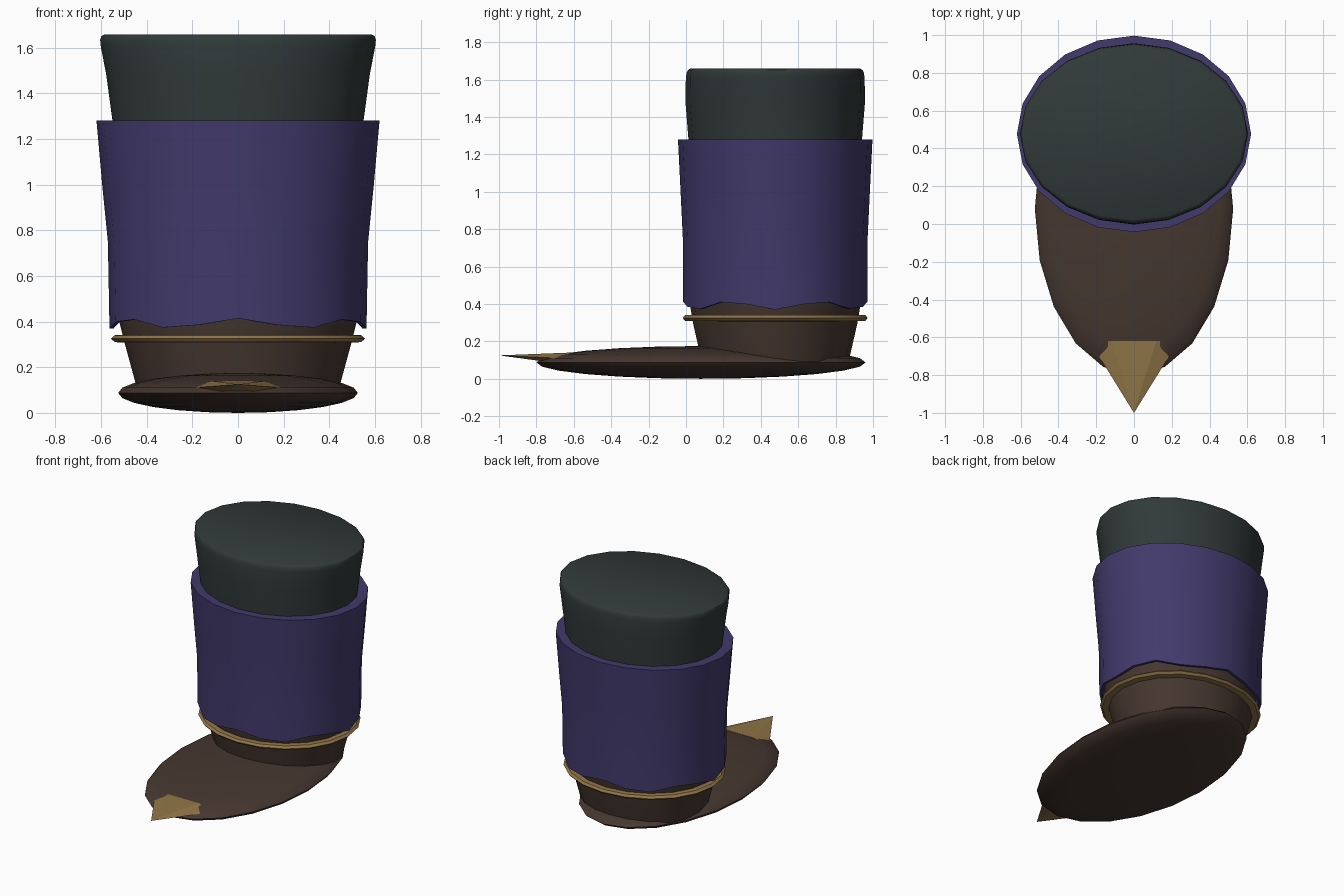
import bpy, bmesh, math

if "Cube" in bpy.data.objects:
    bpy.data.objects.remove(bpy.data.objects["Cube"], do_unlink=True)

SIDES = 20
LEG_Y = 0.477


def material(name, rgb):
    m = bpy.data.materials.new(name)
    m.use_nodes = True
    m.diffuse_color = (*rgb, 1)
    m.node_tree.nodes["Principled BSDF"].inputs["Base Color"].default_value = (*rgb, 1)
    return m


purple = material("purple cloth", (0.054, 0.042, 0.15))
brown = material("brown leather", (0.061, 0.038, 0.029))
slate = material("dark slate", (0.03, 0.042, 0.041))
gold = material("dull gold", (0.28, 0.178, 0.065))


def finish(name, bm, mat, angle=None):
    bmesh.ops.recalc_face_normals(bm, faces=bm.faces)
    mesh = bpy.data.meshes.new(name)
    bm.to_mesh(mesh)
    bm.free()
    mesh.materials.append(mat)
    obj = bpy.data.objects.new(name, mesh)
    bpy.context.collection.objects.link(obj)
    if angle:
        bpy.ops.object.select_all(action="DESELECT")
        obj.select_set(True)
        bpy.context.view_layer.objects.active = obj
        bpy.ops.object.shade_smooth_by_angle(angle=math.radians(angle))
    return obj


def oval_lathe(name, profile, mat, closed=False, wavy=()):
    """Stack oval rings of (x radius, y radius, z); wavy rings get a scalloped height."""
    bm = bmesh.new()
    rings = []
    for i, (rx, ry, z) in enumerate(profile):
        ring = []
        for k in range(SIDES):
            a = math.tau * k / SIDES
            lift = 0.022 * math.cos(6 * a) if i in wavy else 0
            ring.append(bm.verts.new((rx * math.sin(a), LEG_Y - ry * math.cos(a), z + lift)))
        rings.append(ring)
    pairs = list(zip(rings, rings[1:]))
    if closed:
        pairs.append((rings[-1], rings[0]))
    else:
        bm.faces.new(rings[0])
        bm.faces.new(rings[-1])
    for low, high in pairs:
        for k in range(SIDES):
            n = (k + 1) % SIDES
            bm.faces.new((low[k], low[n], high[n], high[k]))
    return finish(name, bm, mat, 40)


# Flattened foot
bm = bmesh.new()
bmesh.ops.create_uvsphere(bm, u_segments=SIDES, v_segments=12, radius=1)
for v in bm.verts:
    v.co = (v.co.x * 0.525, v.co.y * 0.88 + 0.08, v.co.z * 0.0875 + 0.0875)
finish("foot", bm, brown, 60)

# Pointed toe cap: flat six-sided spike
bm = bmesh.new()
tip = bm.verts.new((0, -1, 0.125))
base = []
for k in range(6):
    a = math.tau * k / 6
    base.append(bm.verts.new((0.235 * math.cos(a), -0.62, 0.107 + 0.038 * math.sin(a))))
bm.faces.new(base)
for k in range(6):
    bm.faces.new((tip, base[k], base[(k + 1) % 6]))
finish("toe_tip", bm, gold)

# Ankle of the boot
oval_lathe("ankle", [(0.435, 0.39, 0.08), (0.495, 0.44, 0.3), (0.525, 0.46, 0.42),
                     (0.53, 0.465, 0.5)], brown)

# Ankle band
oval_lathe("ankle_band", [(0.49, 0.43, 0.307), (0.54, 0.482, 0.31), (0.556, 0.495, 0.325),
                          (0.54, 0.482, 0.34), (0.49, 0.43, 0.343)], gold, closed=True)

# Cuff with a scalloped hem
oval_lathe("cuff", [(0.563, 0.494, 0.392), (0.57, 0.494, 0.75), (0.595, 0.506, 1.0),
                    (0.62, 0.52, 1.28), (0.54, 0.455, 1.28), (0.54, 0.47, 0.75),
                    (0.545, 0.476, 0.392)], purple, closed=True, wavy=(0, 6))

# Leg with a rounded top edge
oval_lathe("leg", [(0.515, 0.445, 0.5), (0.55, 0.464, 1.28), (0.577, 0.48, 1.48),
                   (0.602, 0.478, 1.61), (0.604, 0.474, 1.635), (0.599, 0.467, 1.65),
                   (0.585, 0.455, 1.658)], slate)
